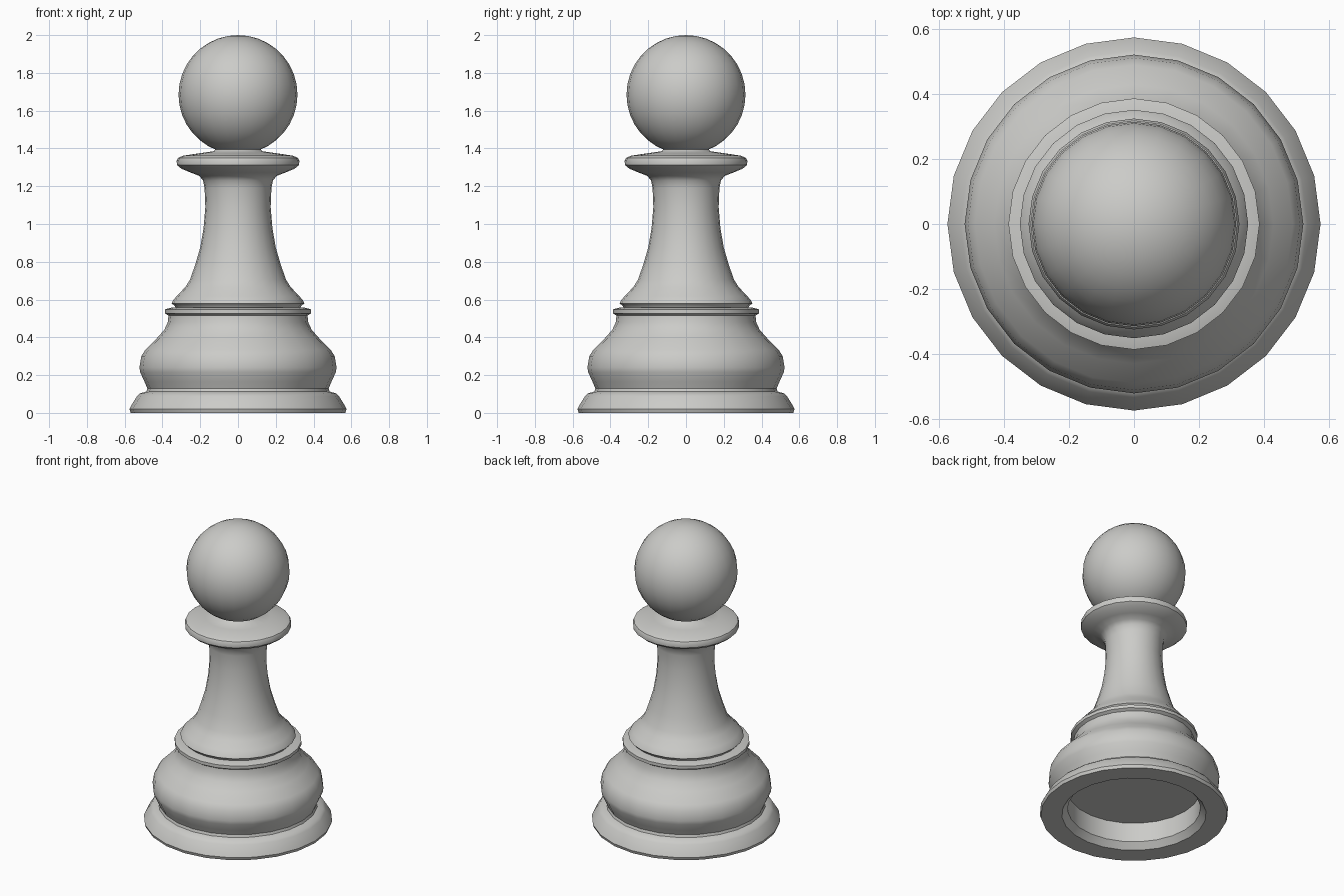
import bpy, bmesh, math

if "Cube" in bpy.data.objects:
    bpy.data.objects.remove(bpy.data.objects["Cube"])

SIDES = 24
ivory = bpy.data.materials.new("light_warm_grey")
ivory.diffuse_color = (0.60, 0.60, 0.58, 1)
ivory.use_nodes = True
ivory.node_tree.nodes["Principled BSDF"].inputs["Base Color"].default_value = ivory.diffuse_color


def lathe(name, profile, angle=35):
    """Revolve an (r, z) profile round the z axis; r = 0 points become poles."""
    bm = bmesh.new()
    rings = []
    for r, z in profile:
        if r < 1e-6:
            rings.append([bm.verts.new((0, 0, z))] * SIDES)
        else:
            rings.append([bm.verts.new((r * math.cos(2 * math.pi * i / SIDES),
                                        r * math.sin(2 * math.pi * i / SIDES), z))
                          for i in range(SIDES)])
    for a, b in zip(rings, rings[1:]):
        for i in range(SIDES):
            j = (i + 1) % SIDES
            quad = list(dict.fromkeys((a[i], a[j], b[j], b[i])))
            bm.faces.new(quad)
    bmesh.ops.recalc_face_normals(bm, faces=bm.faces)
    mesh = bpy.data.meshes.new(name)
    bm.to_mesh(mesh)
    bm.free()
    mesh.materials.append(ivory)
    ob = bpy.data.objects.new(name, mesh)
    bpy.context.collection.objects.link(ob)
    bpy.ops.object.select_all(action='DESELECT')
    ob.select_set(True)
    bpy.context.view_layer.objects.active = ob
    bpy.ops.object.shade_smooth_by_angle(angle=math.radians(angle))
    return ob


# Recessed underside, flared foot, bulging base and its top rim
lathe("base", [
    (0, 0.17), (0.405, 0.17), (0.405, 0.04), (0.44, 0.0), (0.568, 0.0),
    (0.575, 0.02), (0.565, 0.04), (0.535, 0.088), (0.52, 0.103), (0.485, 0.113),
    (0.48, 0.13), (0.495, 0.165), (0.518, 0.215), (0.522, 0.24), (0.512, 0.30),
    (0.49, 0.335), (0.43, 0.395), (0.39, 0.44), (0.372, 0.48), (0.368, 0.515),
    (0.387, 0.527), (0.387, 0.548), (0.35, 0.558), (0, 0.558)])

# Slender stem with the foot ring and the wide collar
lathe("stem_and_collar", [
    (0, 0.555), (0.33, 0.555), (0.335, 0.567), (0.352, 0.58), (0.345, 0.594),
    (0.325, 0.618), (0.28, 0.665), (0.254, 0.705), (0.225, 0.79), (0.20, 0.875),
    (0.182, 0.98), (0.173, 1.09), (0.177, 1.19), (0.185, 1.23), (0.205, 1.255),
    (0.25, 1.272), (0.30, 1.293), (0.323, 1.312), (0.325, 1.335), (0.318, 1.35),
    (0.29, 1.362), (0.20, 1.375), (0.13, 1.385), (0.119, 1.395), (0.119, 1.42),
    (0, 1.42)])

# Ball head
R, CZ, STEPS = 0.315, 1.685, 18
lathe("head", [(R * math.sin(math.pi * k / STEPS), CZ - R * math.cos(math.pi * k / STEPS))
               for k in range(STEPS + 1)])
